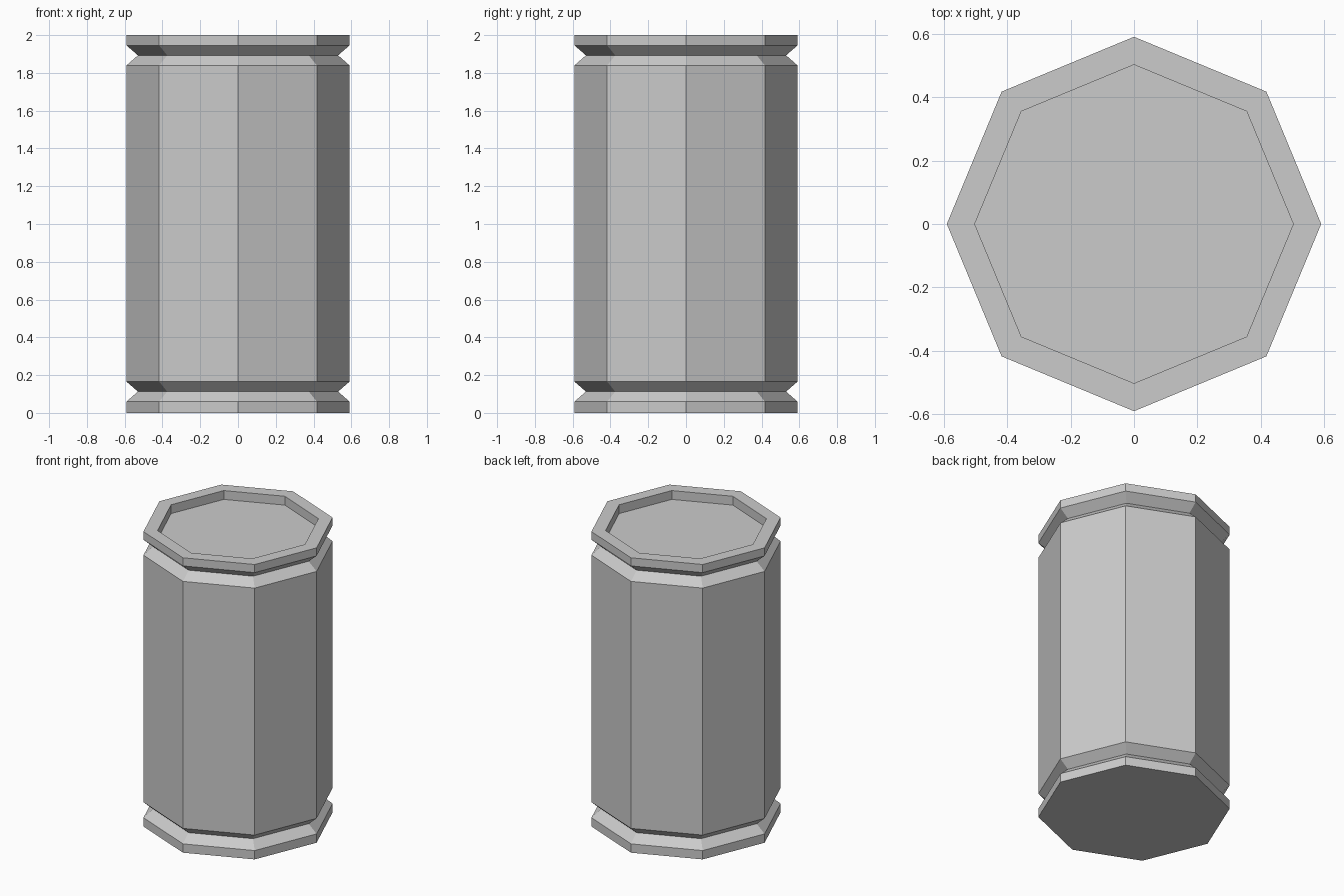
import bpy, bmesh
from math import cos, sin, pi

if "Cube" in bpy.data.objects:
    bpy.data.objects.remove(bpy.data.objects["Cube"])

SIDES = 8
R_OUT, R_GROOVE, R_LID = 0.59, 0.53, 0.502

# Half-profile (radius, height) from the base up to the recessed lid
profile = [
    (R_OUT, 0.0), (R_OUT, 0.06), (R_GROOVE, 0.113), (R_OUT, 0.165),
    (R_OUT, 1.84), (R_GROOVE, 1.893), (R_OUT, 1.945), (R_OUT, 2.0),
    (R_LID, 2.0), (R_LID, 1.94),
]

# Octagonal barrel body: one ring of corners per profile point
bm = bmesh.new()
rings = [[bm.verts.new((r * cos(2 * pi * i / SIDES), r * sin(2 * pi * i / SIDES), z))
          for i in range(SIDES)] for r, z in profile]
for low, high in zip(rings, rings[1:]):
    for i in range(SIDES):
        j = (i + 1) % SIDES
        bm.faces.new((low[i], low[j], high[j], high[i]))

# Flat base and recessed lid
bm.faces.new(rings[0][::-1])
bm.faces.new(rings[-1])
bmesh.ops.recalc_face_normals(bm, faces=bm.faces)

mesh = bpy.data.meshes.new("barrel")
bm.to_mesh(mesh)
bm.free()
bpy.context.collection.objects.link(bpy.data.objects.new("barrel", mesh))
